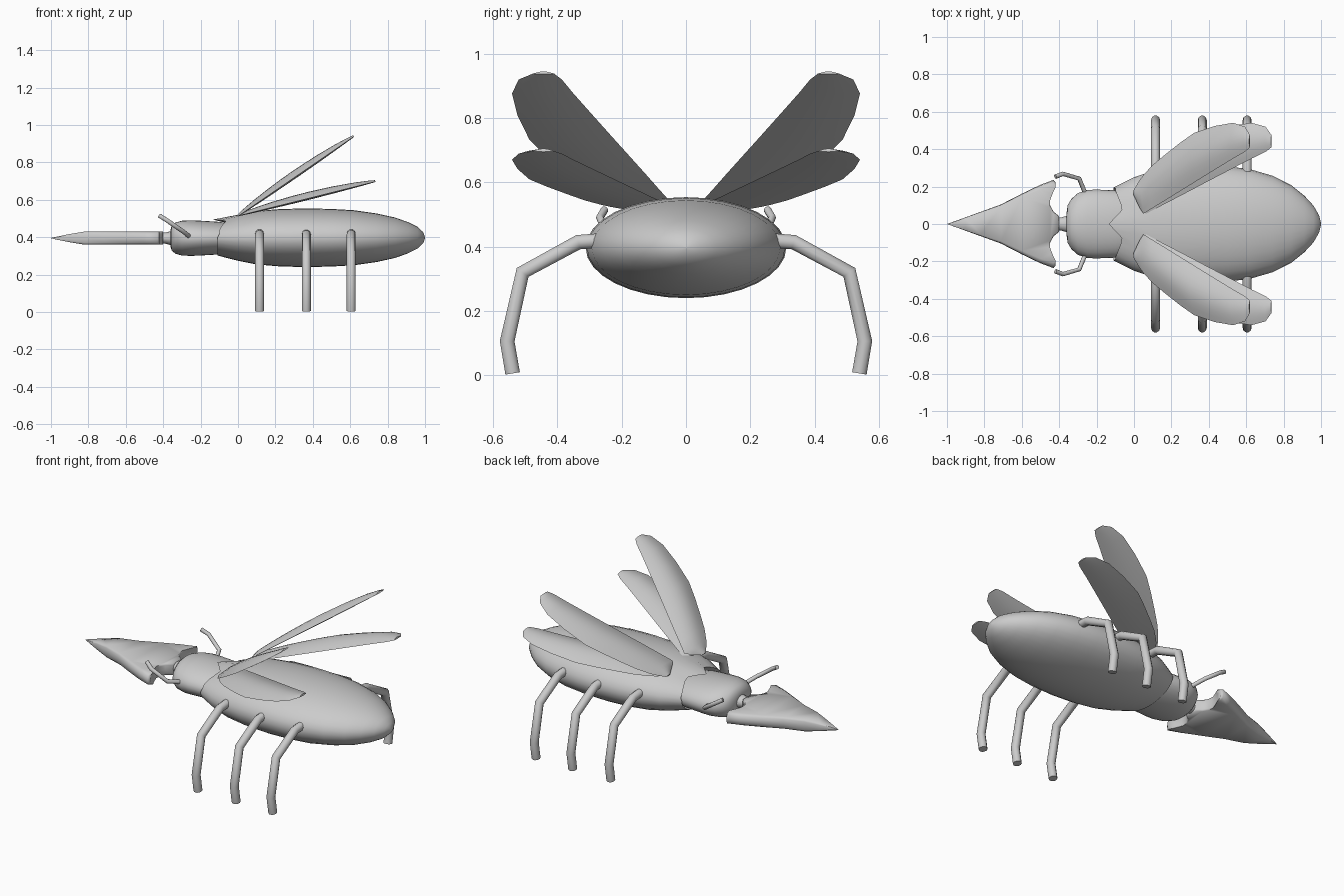
import bpy, bmesh
from math import sin, cos, pi, radians

if "Cube" in bpy.data.objects:
    bpy.data.objects.remove(bpy.data.objects["Cube"])


def finish(name, bm, angle=50, mirror=False):
    bmesh.ops.recalc_face_normals(bm, faces=bm.faces)
    me = bpy.data.meshes.new(name)
    bm.to_mesh(me)
    bm.free()
    ob = bpy.data.objects.new(name, me)
    bpy.context.collection.objects.link(ob)
    if mirror:
        m = ob.modifiers.new("mirror", 'MIRROR')
        m.use_axis = (False, True, False)
        m.use_mirror_merge = False
    bpy.ops.object.select_all(action='DESELECT')
    ob.select_set(True)
    bpy.context.view_layer.objects.active = ob
    bpy.ops.object.shade_smooth_by_angle(angle=radians(angle))
    return ob


def loft(name, rings, angle=50, mirror=False):
    """Skin closed rings of points and cap both ends."""
    bm = bmesh.new()
    vs = [[bm.verts.new(p) for p in r] for r in rings]
    n = len(rings[0])
    for a, b in zip(vs, vs[1:]):
        for i in range(n):
            j = (i + 1) % n
            bm.faces.new((a[i], a[j], b[j], b[i]))
    caps = [bm.faces.new(vs[0]), bm.faces.new(vs[-1])]
    bmesh.ops.triangulate(bm, faces=caps)
    return finish(name, bm, angle, mirror)


def oval(x, hy, cz, hz, n=32):
    return [(x, hy * cos(2 * pi * i / n), cz + hz * sin(2 * pi * i / n)) for i in range(n)]


def tube(name, path, radius):
    """Round tube along a polyline."""
    cu = bpy.data.curves.new(name, 'CURVE')
    cu.dimensions = '3D'
    cu.bevel_depth = radius
    cu.bevel_resolution = 3
    cu.use_fill_caps = True
    sp = cu.splines.new('POLY')
    sp.points.add(len(path) - 1)
    for p, co in zip(sp.points, path):
        p.co = (*co, 1)
    ob = bpy.data.objects.new(name, cu)
    bpy.context.collection.objects.link(ob)


# Body, with a notched collar overlapping the back of the head
def collar_x(y, z):
    y = abs(y)
    if z < 0.41:
        return -0.11
    if y < 0.08:
        return -0.135 + 0.075 * y / 0.08
    return -0.06 - 0.04 * min(1, (y - 0.08) / 0.1)


front = [(collar_x(y, z), y, z) for x, y, z in oval(-0.1, 0.195, 0.398, 0.096)]
body = [oval(0.02, 0.13, 0.398, 0.06), front]
for x, hy, hz in [(0, .25, .123), (.1, .283, .143), (.22, .303, .153), (.36, .312, .157),
                  (.5, .308, .154), (.62, .293, .147), (.74, .258, .13), (.84, .208, .108),
                  (.91, .152, .083), (.96, .098, .058), (.99, .045, .03), (1, .004, .004)]:
    body.append(oval(x, hy, 0.397, hz))
loft("body", body)

# Head
loft("head", [oval(x, hy, 0.395, hz) for x, hy, hz in
              [(-.362, .05, .04), (-.355, .1, .066), (-.335, .134, .083), (-.3, .165, .093),
               (-.25, .182, .095), (-.2, .184, .093), (-.1, .18, .087), (0, .15, .07)]])

# Neck joining head and barbed snout
loft("snout_neck", [oval(x, r, 0.395, r * 0.85, 16) for x, r in
                    [(-.46, .04), (-.42, .036), (-.39, .035), (-.365, .042), (-.345, .05)]])

# Barbed snout plate: half outline mirrored, thinning to the tip
half = [(-.9, .036), (-.82, .065), (-.71, .105), (-.6, .162), (-.5, .21), (-.43, .236),
        (-.42, .222), (-.437, .18), (-.45, .14), (-.448, .1), (-.43, .065), (-.4, .042)]
outline = [(-1, 0)] + half + [(x, -y) for x, y in reversed(half)]


def plate_ring(yscale, level):
    return [(x, y * yscale, 0.395 + level * 0.035 * max(0.04, min(1, (x + 1) / 0.18) ** 0.8))
            for x, y in outline]


loft("barbed_snout", [plate_ring(.88, -1), plate_ring(.98, -.7), plate_ring(1, 0),
                      plate_ring(.98, .7), plate_ring(.88, 1)], 80)

# Wings: one domed outline (length, inner edge, outer edge) at two tilts
chords = [(0, .15, .185), (.037, .085, .235), (.061, .055, .262), (.12, .085, .315),
          (.2, .125, .37), (.3, .176, .435), (.39, .222, .487), (.524, .29, .524),
          (.643, .35, .541), (.72, .386, .52), (.752, .41, .476)]


def wing(name, tilt, ox, oz):
    c, s = cos(radians(tilt)), sin(radians(tilt))
    n, rings = 8, []
    for d, y0, y1 in chords:
        dome = sin(pi * (0.03 + 0.94 * d / 0.752)) ** 0.6
        ring = []
        for k in range(2 * n):
            v = k / n if k <= n else (2 * n - k) / n
            h = dome * sin(pi * v) * (0.034 if k <= n else -0.008)
            ring.append((ox + d * c - h * s, y0 + (y1 - y0) * v, oz + d * s + h * c))
        rings.append(ring)
    loft(name, rings, 40, True)


wing("upper_wings", 34.5, 0, .512)
wing("lower_wings", 14, 0.005, .515)

# Legs and antennae on both sides
leg = [(.25, .42), (.335, .414), (.508, .32), (.556, .106), (.539, .006)]
feeler = [(-.255, .15, .4), (-.293, .243, .43), (-.38, .268, .49), (-.42, .253, .515)]
for side, label in ((-1, "right"), (1, "left")):
    for x, pos in ((.115, "front"), (.365, "middle"), (.605, "rear")):
        tube(f"{pos}_leg_{label}", [(x, side * y, z) for y, z in leg], 0.024)
    tube(f"antenna_{label}", [(x, side * y, z) for x, y, z in feeler], 0.012)
